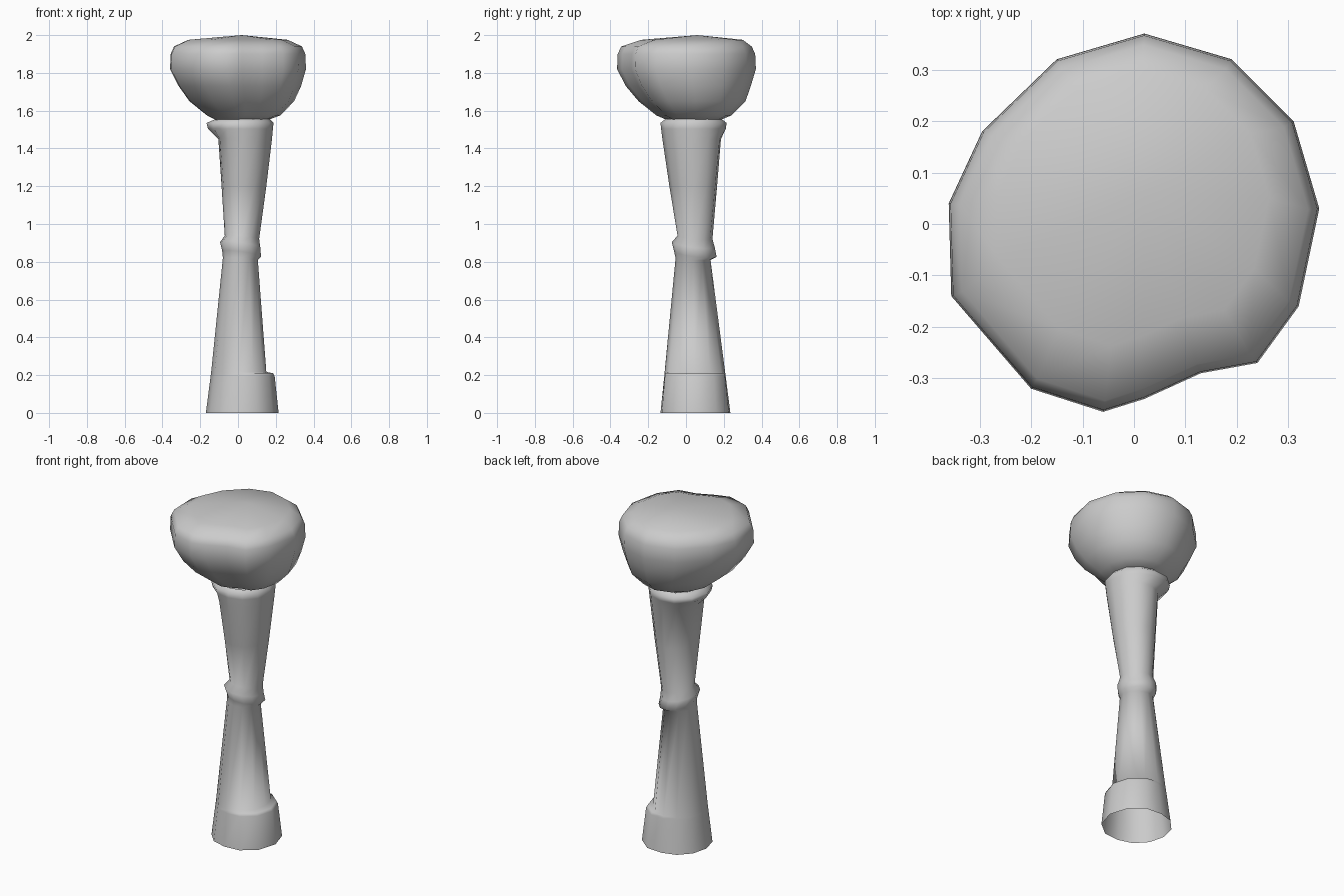
import bpy, bmesh
from math import cos, sin, pi, radians

cube = bpy.data.objects.get("Cube")
if cube:
    bpy.data.objects.remove(cube)

grey = bpy.data.materials.new("plain_grey")
grey.use_nodes = True
colour = (0.6, 0.6, 0.6, 1)
grey.diffuse_color = colour
grey.node_tree.nodes["Principled BSDF"].inputs["Base Color"].default_value = colour


def loft(name, rings, tip=None, base=None):
    """Skin a stack of point rings, with an optional tip and base point."""
    bm = bmesh.new()
    loops = [[bm.verts.new(p) for p in ring] for ring in rings]
    n = len(loops[0])
    for low, high in zip(loops, loops[1:]):
        for i in range(n):
            j = (i + 1) % n
            bm.faces.new((low[i], low[j], high[j], high[i]))
    for point, loop in ((tip, loops[-1]), (base, loops[0])):
        if point:
            v = bm.verts.new(point)
            for i in range(n):
                bm.faces.new((loop[i], loop[(i + 1) % n], v))
    bmesh.ops.recalc_face_normals(bm, faces=bm.faces)
    for f in bm.faces:
        f.smooth = True
    mesh = bpy.data.meshes.new(name)
    bm.to_mesh(mesh)
    bm.free()
    mesh.materials.append(grey)
    obj = bpy.data.objects.new(name, mesh)
    bpy.context.collection.objects.link(obj)
    return obj


def ring(z, x0, x1, y0, y1, bump=0, angle=0, tilt=0, sides=12):
    """Oval ring from its extents, with a one-sided bump and a diagonal tilt."""
    pts = []
    for i in range(sides):
        a = 2 * pi * i / sides
        b = bump * max(0, cos(a - radians(angle)))
        pts.append(((x0 + x1) / 2 + ((x1 - x0) / 2 + b) * cos(a),
                    (y0 + y1) / 2 + ((y1 - y0) / 2 + b) * sin(a),
                    z - tilt * cos(a - pi / 4)))
    return pts


# Stem: open foot with a side ledge, tilted waist band, lipped collar
loft("stem", [
    ring(0, -.17, .175, -.135, .235, .04),
    ring(.195, -.145, .152, -.115, .21, .042),
    ring(.21, -.143, .15, -.113, .208, .035),
    ring(.217, -.142, .15, -.113, .207),
    ring(.815, -.08, .105, -.055, .13, tilt=.008),
    ring(.84, -.083, .122, -.063, .162, tilt=.02),
    ring(.89, -.095, .118, -.075, .152, tilt=.02),
    ring(.93, -.07, .112, -.045, .14, tilt=.012),
    ring(1.2, -.1, .15, -.088, .172, -.015, 150),
    ring(1.45, -.13, .18, -.125, .2, -.03, 150),
    ring(1.505, -.13, .185, -.132, .206, .03, 170),
    ring(1.535, -.13, .188, -.135, .208, .037, 170),
    ring(1.555, -.12, .17, -.11, .19),
])

# Cap: uneven outline, dented at the front, scaled up through the profile
outline = [(.36, .03), (.31, .2), (.19, .32), (.02, .37), (-.15, .32),
           (-.295, .18), (-.36, .04), (-.355, -.14), (-.2, -.32),
           (-.06, -.365), (.02, -.34), (.13, -.29), (.24, -.27), (.32, -.16)]
profile = [(1.55, .38, .02, .04), (1.575, .54, .03, .04), (1.65, .77, .02, .03),
           (1.73, .9, .01, .01), (1.82, 1, 0, 0), (1.9, .99, 0, 0),
           (1.94, .94, 0, 0), (1.975, .73, 0, .03)]
loft("cap", [[(cx + s * x, cy + s * y, z) for x, y in outline]
             for z, s, cx, cy in profile],
     tip=(.02, .06, 2), base=(.02, .04, 1.55))
